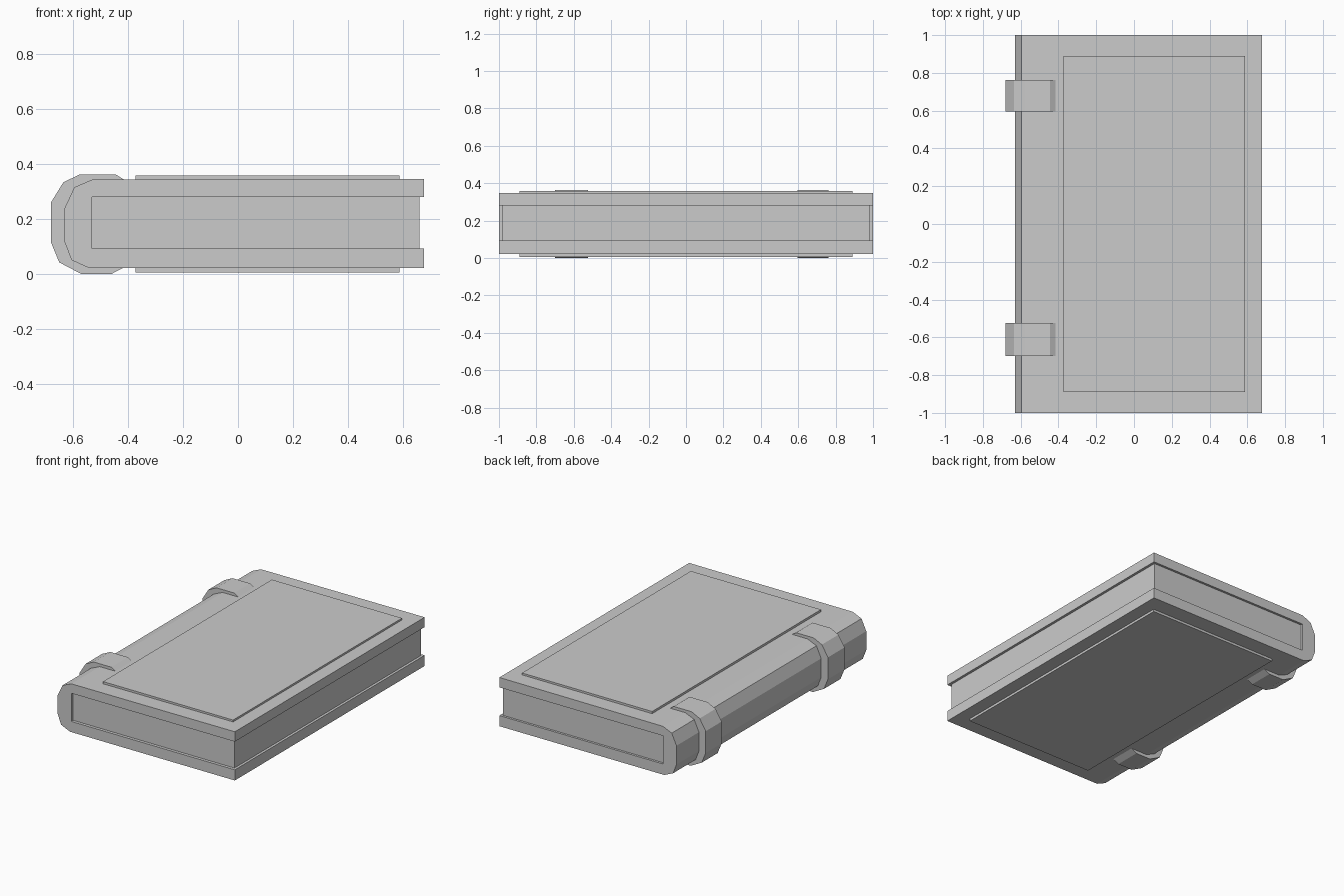
import bpy, bmesh

if "Cube" in bpy.data.objects:
    bpy.data.objects.remove(bpy.data.objects["Cube"])


def extrude_profile(name, profile, y0, y1):
    """Extrude a closed x-z outline along y."""
    bm = bmesh.new()
    face = bm.faces.new([bm.verts.new((x, y0, z)) for x, z in profile])
    new = bmesh.ops.extrude_face_region(bm, geom=[face])["geom"]
    bmesh.ops.translate(bm, vec=(0, y1 - y0, 0),
                        verts=[v for v in new if isinstance(v, bmesh.types.BMVert)])
    bmesh.ops.recalc_face_normals(bm, faces=bm.faces)
    mesh = bpy.data.meshes.new(name)
    bm.to_mesh(mesh)
    bm.free()
    obj = bpy.data.objects.new(name, mesh)
    bpy.context.collection.objects.link(obj)
    return obj


def rect(x0, x1, z0, z1):
    return [(x0, z0), (x1, z0), (x1, z1), (x0, z1)]


# Cover: C-shaped section with a faceted spine
spine = [(-0.53, 0.343), (-0.595, 0.315), (-0.63, 0.24),
         (-0.63, 0.115), (-0.605, 0.05), (-0.54, 0.021)]
inner = [(0.677, 0.092), (-0.53, 0.092), (-0.53, 0.28), (0.677, 0.28)]
extrude_profile("cover", [(0.677, 0.346)] + spine + [(0.677, 0.021)] + inner, -1, 1)

# Page block, slightly recessed
extrude_profile("pages", rect(-0.53, 0.66, 0.092, 0.28), -0.98, 0.985)

# Raised panels on both boards
extrude_profile("front_panel", rect(-0.373, 0.587, 0.335, 0.358), -0.89, 0.89)
extrude_profile("back_panel", rect(-0.373, 0.587, 0.005, 0.03), -0.89, 0.89)

# Spine straps wrapping the cover
strap_outer = [(-0.415, 0.343), (-0.445, 0.362), (-0.575, 0.362), (-0.635, 0.333),
               (-0.68, 0.26), (-0.68, 0.115), (-0.65, 0.042), (-0.57, 0.0),
               (-0.46, 0.0), (-0.42, 0.021)]
strap_inner = [(-0.53, 0.03), (-0.595, 0.06), (-0.62, 0.115),
               (-0.62, 0.235), (-0.59, 0.305), (-0.53, 0.333)]
for name, y0, y1 in (("strap_upper", 0.595, 0.763), ("strap_lower", -0.70, -0.525)):
    extrude_profile(name, strap_outer + strap_inner, y0, y1)
